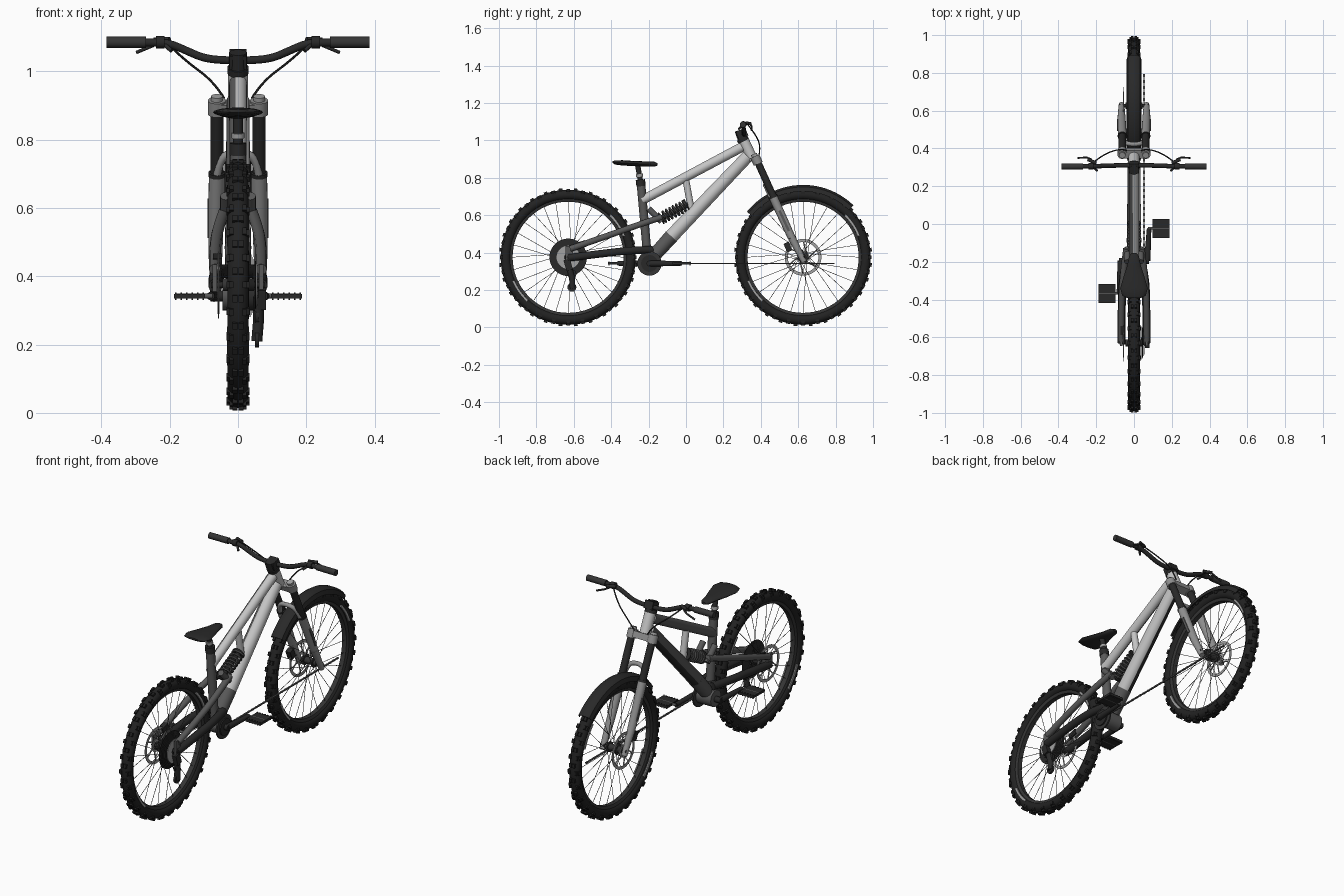
import bpy, bmesh, math
from mathutils import Vector, Matrix

cube = bpy.data.objects.get("Cube")
if cube:
    bpy.data.objects.remove(cube)

def material(name, v):
    m = bpy.data.materials.new(name)
    m.use_nodes = True
    c = (v, v, v, 1)
    m.diffuse_color = c
    m.node_tree.nodes["Principled BSDF"].inputs["Base Color"].default_value = c
    return m

RUBBER = material("tyre black", 0.016)
BLACK = material("part black", 0.022)
RIM = material("rim charcoal", 0.035)
DARK = material("dark grey", 0.1)
FORK = material("fork grey", 0.28)
FRAME = material("frame silver", 0.56)
STEEL = material("steel grey", 0.36)

def finish(name, bm, mat, smooth=True):
    bmesh.ops.recalc_face_normals(bm, faces=bm.faces)
    me = bpy.data.meshes.new(name)
    bm.to_mesh(me)
    bm.free()
    me.materials.append(mat)
    ob = bpy.data.objects.new(name, me)
    bpy.context.collection.objects.link(ob)
    if smooth:
        bpy.ops.object.select_all(action='DESELECT')
        ob.select_set(True)
        bpy.context.view_layer.objects.active = ob
        bpy.ops.object.shade_smooth_by_angle(angle=math.radians(40))
    return ob

def add_rod(bm, a, b, r1, r2=None, n=16):
    a, b = Vector(a), Vector(b)
    d = b - a
    mat = Matrix.Translation((a + b) / 2) @ d.to_track_quat('Z', 'Y').to_matrix().to_4x4()
    bmesh.ops.create_cone(bm, cap_ends=True, segments=n, radius1=r1,
                          radius2=r1 if r2 is None else r2, depth=d.length, matrix=mat)

def rod(name, a, b, r1, mat, r2=None, n=16):
    bm = bmesh.new()
    add_rod(bm, a, b, r1, r2, n)
    return finish(name, bm, mat)

def add_box(bm, loc, size, rot=Matrix()):
    bmesh.ops.create_cube(bm, size=1, matrix=Matrix.Translation(loc) @ rot @ Matrix.Diagonal((*size, 1)))

def box(name, loc, size, mat, rx=0):
    bm = bmesh.new()
    add_box(bm, loc, size, Matrix.Rotation(rx, 4, 'X'))
    return finish(name, bm, mat, False)

def pipe(name, pts, r, mat, kind='POLY', res=3):
    cu = bpy.data.curves.new(name, 'CURVE')
    cu.dimensions = '3D'
    cu.bevel_depth, cu.bevel_resolution, cu.use_fill_caps, cu.resolution_u = r, res, True, 5
    sp = cu.splines.new(kind)
    sp.points.add(len(pts) - 1)
    for p, q in zip(sp.points, pts):
        p.co = (*q, 1)
    if kind == 'NURBS':
        sp.use_endpoint_u, sp.order_u = True, 3
    tmp = bpy.data.objects.new(name + " path", cu)
    bpy.context.collection.objects.link(tmp)
    dg = bpy.context.evaluated_depsgraph_get()
    me = bpy.data.meshes.new_from_object(tmp.evaluated_get(dg))
    bpy.data.objects.remove(tmp)
    bm = bmesh.new()
    bm.from_mesh(me)
    bpy.data.meshes.remove(me)
    return finish(name, bm, mat)

def sweep(name, centre, profile, mat, n=64, start=0, end=360):
    """Turn a closed (x, radius) profile about the wheel axle."""
    bm = bmesh.new()
    full = end - start == 360
    rings = []
    for i in range(n if full else n + 1):
        t = math.radians(start + (end - start) * i / n)
        rings.append([bm.verts.new((x, centre[1] + r * math.cos(t), centre[2] + r * math.sin(t)))
                      for x, r in profile])
    k = len(profile)
    for i in range(n):
        a, b = rings[i], rings[(i + 1) % len(rings)]
        for j in range(k):
            bm.faces.new((a[j], a[(j + 1) % k], b[(j + 1) % k], b[j]))
    if not full:
        bm.faces.new(rings[0])
        bm.faces.new(rings[-1])
    return finish(name, bm, mat)

def band(x0, x1, r0, r1):
    return [(x0, r0), (x1, r0), (x1, r1), (x0, r1)]

# Wheels
def wheel(label, y):
    c = Vector((0, y, 0.375))
    def at(x, r, t):
        return c + Vector((x, r * math.cos(t), r * math.sin(t)))
    oval = [(0.031 * math.cos(a), 0.334 + 0.028 * math.sin(a))
            for a in (math.tau * i / 14 for i in range(14))]
    sweep(label + "_tyre", c, oval, RUBBER)
    sweep(label + "_rim", c, [(-0.019, 0.312), (-0.013, 0.297), (0.013, 0.297), (0.019, 0.312),
                              (0.02, 0.325), (-0.02, 0.325)], RIM)
    bm = bmesh.new()
    count = 56
    for i in range(count):
        rows = ((-0.009, 0.362, 0.014), (0.009, 0.362, 0.014)) if i % 2 else \
               ((-0.019, 0.357, 0.012), (0.019, 0.357, 0.012), (-0.028, 0.346, 0.011), (0.028, 0.346, 0.011))
        t = math.tau * i / count
        for x, r, w in rows:
            add_box(bm, at(x, r, t), (w, 0.02, 0.015), Matrix.Rotation(t - math.pi / 2, 4, 'X'))
    finish(label + "_tread_knobs", bm, RUBBER, False)
    bm = bmesh.new()
    for i in range(28):
        t = math.tau * i / 28
        lean = 0.5 if i % 4 < 2 else -0.5
        add_rod(bm, at(0.026 if i % 2 else -0.026, 0.022, t + lean * 2.4), at(0, 0.3, t), 0.0014, n=5)
    finish(label + "_spokes", bm, DARK)
    rod(label + "_hub", at(-0.045, 0, 0), at(0.045, 0, 0), 0.018, RIM)
    rod(label + "_axle", at(-0.078, 0, 0), at(0.078, 0, 0), 0.009, BLACK)
    for side in (-1, 1):
        rod(label + "_hub_flange", at(side * 0.024, 0, 0), at(side * 0.03, 0, 0), 0.028, RIM)
        for a in (33, 215):
            x = side * 0.0325
            sweep(label + "_rim_decal", c, band(x - side * 0.007, x - side * 0.001, 0.312, 0.323),
                  STEEL, 10, a - 12, a + 12)
    sweep(label + "_brake_rotor", c, band(-0.058, -0.055, 0.082, 0.098), STEEL, 48)
    sweep(label + "_rotor_centre", c, band(-0.058, -0.055, 0.02, 0.034), STEEL, 24)
    bm = bmesh.new()
    for i in range(6):
        t = math.tau * i / 6
        add_rod(bm, at(-0.0565, 0.03, t), at(-0.0565, 0.085, t + 0.5), 0.0035, n=6)
    finish(label + "_rotor_arms", bm, STEEL)
    return c

REAR = wheel("rear", -0.63)
FRONT = wheel("front", 0.626)

# Main frame, with a darker flank and a guard strip under the down tube
def shade_flank(ob, guard):
    ob.data.materials.append(DARK)
    ob.data.materials.append(BLACK)
    for f in ob.data.polygons:
        if guard and f.normal.dot(Vector((-0.5, 0.61, -0.61))) > 0.86:
            f.material_index = 2
        elif f.normal.x < -0.25:
            f.material_index = 1

shade_flank(rod("top_tube", (0, -0.235, 0.68), (0, 0.3, 0.965), 0.025, FRAME, 0.026, 24), False)
shade_flank(rod("down_tube", (0, -0.08, 0.485), (0, 0.33, 0.915), 0.038, FRAME, 0.033, 24), True)
rod("down_tube_base", (0, -0.17, 0.385), (0, -0.078, 0.487), 0.036, DARK, 0.039, 24)
rod("head_tube", (0, 0.357, 0.895), (0, 0.308, 1.0), 0.029, FRAME, n=24)
rod("headset", (0, 0.309, 0.995), (0, 0.3, 1.012), 0.031, BLACK, n=24)
rod("seat_tube", (0, -0.205, 0.37), (0, -0.24, 0.76), 0.023, DARK, n=20)
rod("seat_clamp", (0, -0.24, 0.755), (0, -0.244, 0.79), 0.025, BLACK, n=20)
rod("seat_post", (0, -0.243, 0.78), (0, -0.258, 0.865), 0.014, BLACK)
rod("seat_post_collar", (0, -0.247, 0.805), (0, -0.25, 0.82), 0.019, STEEL)
rod("frame_strut", (0, 0, 0.785), (0, 0.03, 0.62), 0.018, FRAME)
rod("bottom_bracket", (-0.045, -0.195, 0.345), (0.045, -0.195, 0.345), 0.045, DARK, n=24)

# Saddle, lofted from oval sections
bm = bmesh.new()
rings = []
for y, z, w, h in ((-0.392, 0.884, 0.035, 0.005), (-0.38, 0.882, 0.062, 0.011), (-0.34, 0.88, 0.073, 0.014),
                   (-0.28, 0.876, 0.056, 0.014), (-0.22, 0.874, 0.036, 0.014), (-0.17, 0.873, 0.026, 0.013),
                   (-0.153, 0.872, 0.013, 0.007)):
    rings.append([bm.verts.new((w * math.cos(math.tau * i / 16), y, z + h * math.sin(math.tau * i / 16)))
                  for i in range(16)])
for a, b in zip(rings, rings[1:]):
    for i in range(16):
        bm.faces.new((a[i], a[(i + 1) % 16], b[(i + 1) % 16], b[i]))
bm.faces.new(rings[0])
bm.faces.new(rings[-1])
finish("saddle", bm, BLACK)

# Shock absorber with coil spring
lo, hi = Vector((0, -0.15, 0.575)), Vector((0, 0.025, 0.665))
axis = (hi - lo).normalized()
up = axis.cross(Vector((1, 0, 0)))
rod("shock_body", lo, hi, 0.014, BLACK)
coil = [lo.lerp(hi, 0.14 + 0.72 * i / 84) + 0.029 * (math.cos(i * math.tau / 12) * Vector((1, 0, 0))
        + math.sin(i * math.tau / 12) * up) for i in range(85)]
pipe("shock_spring", coil, 0.006, DARK, res=1)
for t in (0.1, 0.88):
    rod("spring_seat", lo.lerp(hi, t - 0.02), lo.lerp(hi, t + 0.02), 0.034, BLACK)

# Rear swingarm and linkage
for s in (-1, 1):
    pipe("seat_stay", [(s * 0.04, -0.13, 0.59), (s * 0.056, -0.25, 0.55), (s * 0.068, -0.42, 0.49),
                       (s * 0.068, -0.62, 0.42)], 0.017, DARK, 'NURBS')
    pipe("chain_stay", [(s * 0.035, -0.18, 0.415), (s * 0.06, -0.27, 0.415), (s * 0.066, -0.45, 0.395),
                        (s * 0.066, -0.63, 0.372)], 0.021, BLACK, 'NURBS')
    rod("rocker_link", (s * 0.036, -0.2, 0.635), (s * 0.036, -0.13, 0.565), 0.016, DARK)
    box("dropout", (s * 0.068, -0.625, 0.395), (0.012, 0.04, 0.08), DARK)
rod("rocker_pivot", (-0.05, -0.14, 0.58), (0.05, -0.14, 0.58), 0.014, BLACK)
rod("stay_bridge", (-0.045, -0.2, 0.415), (0.045, -0.2, 0.415), 0.02, BLACK)

# Cassette, derailleur and chain
for i in range(6):
    x, r = 0.03 + i * 0.004, 0.1 - i * 0.006
    sweep("cassette_cog", REAR, band(x, x + 0.002, 0.03, r), BLACK, 40)
sweep("cassette_face", REAR, band(0.052, 0.055, 0.02, 0.062), STEEL, 40)
pipe("derailleur_cage", [(0.06, -0.63, 0.34), (0.06, -0.61, 0.27), (0.055, -0.607, 0.21)], 0.016, BLACK)
for z in (0.285, 0.215):
    rod("jockey_wheel", (0.05, -0.61, z), (0.062, -0.61, z), 0.024, BLACK)
box("derailleur_body", (0.07, -0.63, 0.335), (0.024, 0.035, 0.06), BLACK, 0.3)
bm = bmesh.new()
for i in range(62):
    add_box(bm, (0.053, -0.19 + i * 0.016, 0.342), (0.009 if i % 2 else 0.006, 0.016, 0.007))
finish("chain_run", bm, DARK, False)

# Cranks and pedals
rod("chainring", (0.046, -0.195, 0.342), (0.054, -0.195, 0.342), 0.065, RIM, n=40)
rod("chainring_guard", (0.055, -0.195, 0.342), (0.062, -0.195, 0.342), 0.045, BLACK, n=32)
for s in (-1, 1):
    end = -0.195 + s * 0.172
    rod("crank_arm", (s * 0.07, -0.195, 0.342), (s * 0.08, end, 0.342), 0.017, BLACK, 0.012)
    rod("crank_axle", (0, -0.195, 0.342), (s * 0.08, -0.195, 0.342), 0.016, BLACK)
    rod("pedal_axle", (s * 0.075, end, 0.342), (s * 0.185, end, 0.342), 0.007, DARK)
    bm = bmesh.new()
    add_box(bm, (s * 0.142, end, 0.342), (0.09, 0.1, 0.013))
    for i in range(6):
        for e in (-0.045, 0.045):
            add_box(bm, (s * 0.142 - 0.04 + i * 0.016, end + e, 0.342), (0.004, 0.004, 0.022))
    finish("pedal", bm, BLACK, False)

# Suspension fork
for s in (-1, 1):
    x = s * 0.062
    rod("fork_stanchion", (x, 0.372, 0.91), (x, 0.485, 0.66), 0.019, BLACK, n=20)
    rod("fork_lower", (x, 0.467, 0.695), (s * 0.066, 0.565, 0.48), 0.0235, FORK, 0.021, 20)
    rod("fork_leg_end", (s * 0.066, 0.565, 0.48), (s * 0.066, 0.632, 0.35), 0.021, FORK, 0.015, 20)
    rod("fork_seal", (x, 0.463, 0.704), (x, 0.468, 0.693), 0.0245, BLACK, n=20)
    rod("crown_clamp", (x, 0.386, 0.875), (x, 0.368, 0.915), 0.026, FORK, n=24)
    rod("fork_cap", (x, 0.368, 0.915), (x, 0.363, 0.927), 0.017, STEEL)
    box("fork_decal", (s * 0.088, 0.525, 0.57), (0.004, 0.014, 0.12), DARK, 0.43)
box("fork_crown", (0, 0.375, 0.893), (0.12, 0.045, 0.034), FORK, 0.41)
pipe("fork_arch", [(-0.062, 0.458, 0.685), (-0.055, 0.43, 0.75), (0, 0.42, 0.765), (0.055, 0.43, 0.75),
                   (0.062, 0.458, 0.685)], 0.012, FORK, 'NURBS')
box("front_brake_caliper", (-0.062, 0.545, 0.43), (0.03, 0.03, 0.05), BLACK, 0.43)
box("rear_brake_caliper", (-0.06, -0.56, 0.445), (0.025, 0.05, 0.03), BLACK, 0.3)
sweep("front_fender", FRONT, [(-0.04, 0.352), (-0.033, 0.376), (-0.015, 0.387), (0.015, 0.387), (0.033, 0.376),
                              (0.04, 0.352), (0.036, 0.352), (0.03, 0.373), (0.014, 0.383), (-0.014, 0.383),
                              (-0.03, 0.373), (-0.036, 0.352)], BLACK, 32, 46, 141)

# Cockpit
rod("stem_riser", (0, 0.302, 1.008), (0, 0.285, 1.055), 0.026, BLACK, n=24)
box("stem_clamp", (0, 0.3, 1.035), (0.05, 0.055, 0.042), BLACK, 0.4)
half = [(0.04, 0.31, 1.032), (0.1, 0.31, 1.038), (0.15, 0.308, 1.06), (0.2, 0.306, 1.082), (0.25, 0.305, 1.085),
        (0.38, 0.304, 1.085)]
pipe("handlebar", [(-x, y, z) for x, y, z in reversed(half)] + half, 0.012, BLACK, 'NURBS')
for s in (-1, 1):
    rod("grip", (s * 0.27, 0.305, 1.085), (s * 0.385, 0.304, 1.085), 0.0165, RIM, n=20)
    rod("lever_clamp", (s * 0.215, 0.306, 1.085), (s * 0.24, 0.306, 1.085), 0.018, BLACK)
    rod("lever_body", (s * 0.2, 0.322, 1.092), (s * 0.245, 0.342, 1.09), 0.009, BLACK)
    pipe("brake_lever", [(s * 0.225, 0.342, 1.088), (s * 0.25, 0.352, 1.075), (s * 0.298, 0.35, 1.055)], 0.005, BLACK)
    rod("shift_lever", (s * 0.215, 0.3, 1.078), (s * 0.195, 0.282, 1.06), 0.006, BLACK)
    pipe("brake_cable", [(s * 0.21, 0.33, 1.085), (s * 0.16, 0.37, 1.035), (s * 0.07, 0.4, 0.97),
                         (s * 0.04, 0.39, 0.92)], 0.0035, BLACK, 'NURBS', 1)
